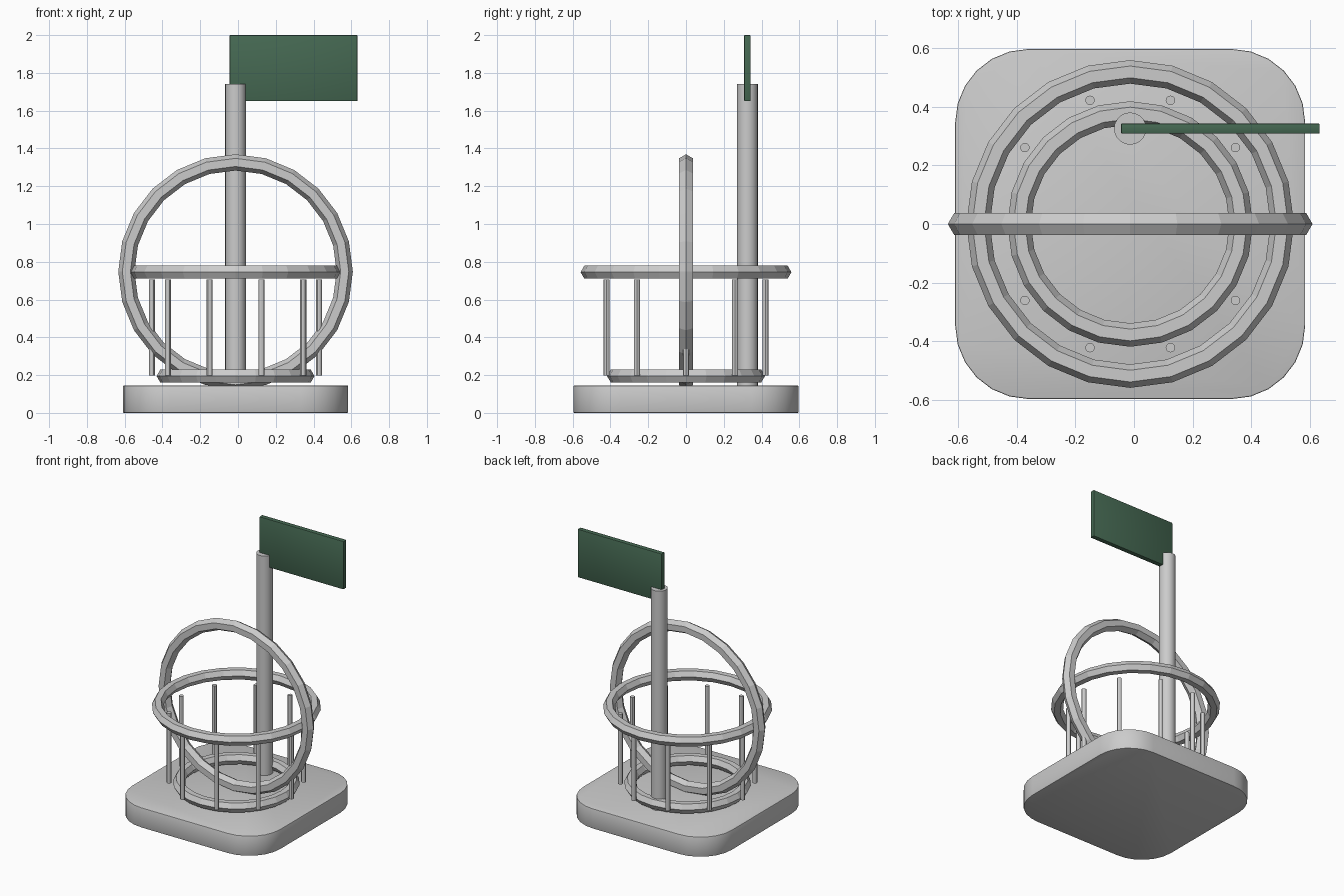
import bpy, bmesh, math

if "Cube" in bpy.data.objects:
    bpy.data.objects.remove(bpy.data.objects["Cube"])

CX = -0.013  # common axis of the base, rings and posts


def new_object(name, bm):
    mesh = bpy.data.meshes.new(name)
    bm.to_mesh(mesh)
    bm.free()
    ob = bpy.data.objects.new(name, mesh)
    bpy.context.collection.objects.link(ob)
    return ob


def smooth(ob, angle=30):
    bpy.ops.object.select_all(action='DESELECT')
    ob.select_set(True)
    bpy.context.view_layer.objects.active = ob
    bpy.ops.object.shade_smooth_by_angle(angle=math.radians(angle))


def box(name, center, size, corner=0, edge=0.005):
    bm = bmesh.new()
    bmesh.ops.create_cube(bm, size=1)
    for v in bm.verts:
        v.co = [c + s * k for c, s, k in zip(center, size, v.co)]
    if corner:
        upright = [e for e in bm.edges
                   if abs(e.verts[0].co.z - e.verts[1].co.z) > size[2] / 2]
        bmesh.ops.bevel(bm, geom=upright, offset=corner, segments=6,
                        profile=0.5, affect='EDGES')
    sharp = [e for e in bm.edges if e.calc_face_angle() > 0.8]
    bmesh.ops.bevel(bm, geom=sharp, offset=edge, segments=2,
                    profile=0.5, affect='EDGES')
    ob = new_object(name, bm)
    smooth(ob)
    return ob


def ring(name, z, major, minor, upright=False):
    bpy.ops.mesh.primitive_torus_add(
        major_segments=24, minor_segments=6, major_radius=major,
        minor_radius=minor, location=(CX, 0, z),
        rotation=(math.pi / 2 if upright else 0, 0, 0))
    bpy.context.object.name = name


def rod(name, x, y, z0, z1, radius, sides):
    bpy.ops.mesh.primitive_cylinder_add(
        vertices=sides, radius=radius, depth=z1 - z0,
        location=(x, y, (z0 + z1) / 2))
    ob = bpy.context.object
    ob.name = name
    smooth(ob)


# Rounded base slab
box("base", (CX, 0, 0.0725), (1.192, 1.192, 0.145), corner=0.25)

# Basket rings and the upright hoop
ring("lower_ring", 0.195, 0.378, 0.04)
ring("upper_ring", 0.745, 0.518, 0.04)
ring("upright_hoop", 0.748, 0.578, 0.043, upright=True)

# Ten thin basket posts
for i in range(10):
    a = i * math.tau / 10
    rod(f"post_{i + 1}", CX + 0.443 * math.cos(a), 0.443 * math.sin(a),
        0.197, 0.707, 0.016, 12)

# Flag pole and flag
rod("flag_pole", CX, 0.325, 0.13, 1.74, 0.055, 20)
flag = box("flag", (0.294, 0.325, 1.825), (0.677, 0.035, 0.35))
green = bpy.data.materials.new("flag_green")
green.diffuse_color = (0.06, 0.14, 0.085, 1)
green.use_nodes = True
green.node_tree.nodes["Principled BSDF"].inputs["Base Color"].default_value = green.diffuse_color
flag.data.materials.append(green)
